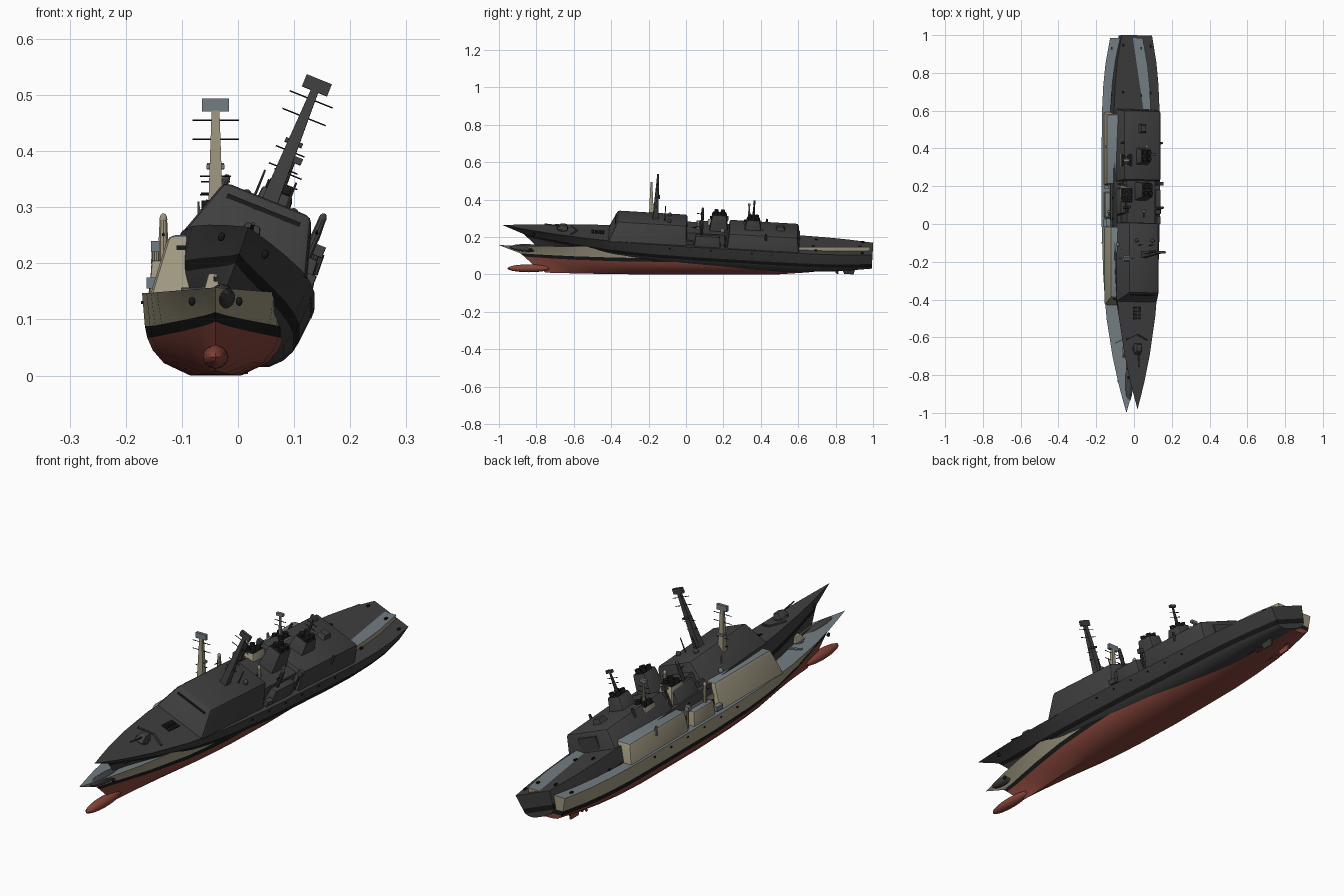
import bpy, bmesh, math
from mathutils import Vector, Matrix

if "Cube" in bpy.data.objects:
    bpy.data.objects.remove(bpy.data.objects["Cube"])


def material(name, rgb):
    m = bpy.data.materials.new(name)
    lin = [c / 12.92 if c <= 0.04045 else ((c + 0.055) / 1.055) ** 2.4 for c in rgb]
    m.diffuse_color = (*lin, 1)
    m.use_nodes = True
    m.node_tree.nodes["Principled BSDF"].inputs["Base Color"].default_value = m.diffuse_color
    return m


KHAKI = material("khaki paint", (0.62, 0.59, 0.50))
DECK = material("deck grey", (0.45, 0.49, 0.51))
RED = material("hull red", (0.53, 0.27, 0.23))
BLACK = material("black", (0.10, 0.10, 0.10))
DARK = material("dark grey", (0.25, 0.25, 0.25))
parts = []


def finish(name, bm, mats):
    bmesh.ops.recalc_face_normals(bm, faces=bm.faces)
    me = bpy.data.meshes.new(name)
    bm.to_mesh(me)
    bm.free()
    for m in mats:
        me.materials.append(m)
    ob = bpy.data.objects.new(name, me)
    bpy.context.collection.objects.link(ob)
    parts.append(ob)
    return ob


def block(name, bottom, top, mat, roof=None, bevel=0.0, x=0.0):
    """Tapered box: bottom and top are (y0, y1, half width, z)."""
    bm = bmesh.new()
    rings = [[bm.verts.new((x + sx * w, y, z)) for sx, y in ((-1, y0), (1, y0), (1, y1), (-1, y1))]
             for y0, y1, w, z in (bottom, top)]
    bm.faces.new(rings[0][::-1])
    bm.faces.new(rings[1])
    for i in range(4):
        j = (i + 1) % 4
        bm.faces.new((rings[0][i], rings[0][j], rings[1][j], rings[1][i]))
    if bevel:
        lower = set(rings[0])
        edges = [e for e in bm.edges if not (e.verts[0] in lower and e.verts[1] in lower)]
        bmesh.ops.bevel(bm, geom=edges, offset=bevel, segments=2, profile=0.5, affect='EDGES')
    bm.normal_update()
    for f in bm.faces:
        f.material_index = 1 if roof and f.normal.z > 0.9 else 0
    return finish(name, bm, [mat, roof or mat])


def box(name, c, s, mat):
    return block(name, (c[1] - s[1] / 2, c[1] + s[1] / 2, s[0] / 2, c[2] - s[2] / 2),
                 (c[1] - s[1] / 2, c[1] + s[1] / 2, s[0] / 2, c[2] + s[2] / 2), mat, x=c[0])


def rod(name, a, b, r0, r1, mat, n=10):
    a, b = Vector(a), Vector(b)
    bm = bmesh.new()
    bmesh.ops.create_cone(bm, cap_ends=True, segments=n, radius1=r0, radius2=r1, depth=(b - a).length)
    q = Vector((0, 0, 1)).rotation_difference(b - a).to_matrix().to_4x4()
    bm.transform(Matrix.Translation((a + b) / 2) @ q)
    return finish(name, bm, [mat])


def ball(name, c, s, mat):
    bm = bmesh.new()
    bmesh.ops.create_uvsphere(bm, u_segments=16, v_segments=10, radius=1)
    bm.transform(Matrix.Translation(c) @ Matrix.Diagonal((*s, 1)))
    return finish(name, bm, [mat])


# Hull: lofted waterlines from keel to deck
# each: half width, bow y, z at bow / middle / stern, fineness, material of the strip above
STERN = 0.985
LEVELS = [(0.0, -0.75, 0.01, 0.0, 0.048, 1.6, 0), (0.045, -0.75, 0.01, 0.0, 0.048, 1.6, 0),
          (0.092, -0.77, 0.025, 0.022, 0.052, 1.5, 0), (0.112, -0.82, 0.055, 0.045, 0.06, 1.4, 0),
          (0.122, -0.865, 0.096, 0.068, 0.07, 1.25, 1), (0.126, -0.885, 0.113, 0.088, 0.09, 1.2, 2),
          (0.131, -1.0, 0.157, 0.147, 0.147, 1.0, 3)]
FORM = [(0, 0), (.04, .17), (.08, .33), (.15, .56), (.25, .80), (.31, .88), (.37, .94), (.5, 1),
        (.65, 1), (.72, 1), (.8, .99), (.87, .94), (.93, .85), (1, .66)]
bm = bmesh.new()
rows = []
for t, f in FORM:
    right, left = [], []
    for w, yb, zb, zm, zs, p, _ in LEVELS:
        z = zm + (zb - zm) * max(0, 1 - t / 0.4) ** 2 + (zs - zm) * max(0, (t - 0.7) / 0.3) ** 1.4
        y = yb + (STERN - yb) * t
        right.append(bm.verts.new((w * f ** p, y, z)))
        left.append(bm.verts.new((-w * f ** p, y, z)))
    rows.append((right, left))
for (r0, l0), (r1, l1) in zip(rows, rows[1:]):
    for i in range(len(LEVELS) - 1):
        for a, b in ((r0, r1), (l0, l1)):
            bm.faces.new((a[i], b[i], b[i + 1], a[i + 1])).material_index = LEVELS[i][6]
    bm.faces.new((r0[-1], r1[-1], l1[-1], l0[-1])).material_index = 3
r, l = rows[-1]
for i in range(len(LEVELS) - 1):
    bm.faces.new((r[i], r[i + 1], l[i + 1], l[i])).material_index = LEVELS[i][6]
bmesh.ops.remove_doubles(bm, verts=bm.verts, dist=1e-5)
bmesh.ops.dissolve_degenerate(bm, edges=bm.edges, dist=1e-5)
finish("hull", bm, [RED, BLACK, KHAKI, DECK])

# Underwater fittings
ball("bow_bulb", (0, -0.84, 0.033), (0.023, 0.115, 0.021), RED)
for s in (-1, 1):
    block("rudder", (0.84, 0.89, 0.003, 0.012), (0.825, 0.9, 0.005, 0.06), RED, x=s * 0.045)
    rod("propeller_shaft", (s * 0.045, 0.6, 0.02), (s * 0.045, 0.81, 0.028), 0.005, 0.005, RED)
    for k in range(4):
        a = k * math.pi / 2 + 0.4
        rod("propeller_blade", (s * 0.045, 0.8, 0.028),
            (s * 0.045 + 0.018 * math.cos(a), 0.805, 0.028 + 0.018 * math.sin(a)), 0.003, 0.006, RED, 6)

# Deckhouses
block("bridge_house", (-0.43, -0.01, 0.116, 0.145), (-0.388, -0.015, 0.084, 0.25), KHAKI, DECK, 0.012)
block("middle_house", (-0.03, 0.25, 0.085, 0.145), (-0.03, 0.25, 0.08, 0.208), KHAKI, DECK)
block("hangar", (0.205, 0.592, 0.12, 0.145), (0.212, 0.58, 0.105, 0.226), KHAKI, DECK, 0.01)
box("bridge_windows", (0, -0.393, 0.228), (0.14, 0.012, 0.008), BLACK)
box("hangar_door", (0, 0.587, 0.178), (0.09, 0.008, 0.055), DECK)
for s in (-1, 1):
    block("side_house", (0.03, 0.17, 0.018, 0.145), (0.035, 0.165, 0.014, 0.205), KHAKI, DECK, 0.004, x=s * 0.1)
    box("boat", (s * 0.113, 0.005, 0.165), (0.02, 0.04, 0.02), DECK)

# Funnels with four exhaust pipes each
for y, zb, zt, h in ((0.155, 0.2, 0.298, 0.05), (0.338, 0.22, 0.28, 0.045)):
    block("funnel", (y - h, y + h, 0.036, zb), (y - h * 0.75, y + h * 0.75, 0.029, zt), KHAKI, BLACK, 0.006)
    for s in (-1, 1):
        for d in (-1, 1):
            rod("exhaust_pipe", (s * 0.014, y + d * 0.017, zt - 0.005), (s * 0.014, y + d * 0.017, zt + 0.014),
                0.011, 0.011, BLACK, 12)

# Main mast with yards and radar panel
MY = -0.185
block("main_mast", (MY - 0.016, MY + 0.016, 0.015, 0.245), (MY - 0.006, MY + 0.006, 0.007, 0.472), KHAKI)
box("radar_panel", (0, MY, 0.482), (0.048, 0.012, 0.023), DECK)
for z, w in ((0.455, 0.083), (0.421, 0.083), (0.355, 0.055), (0.322, 0.055)):
    rod("mast_yard", (-w / 2, MY, z), (w / 2, MY, z), 0.0014, 0.0014, BLACK, 6)
box("mast_platform", (0, MY + 0.008, 0.372), (0.032, 0.02, 0.008), DECK)

# Aft mast
AY = 0.338
rod("aft_mast", (0, AY, 0.275), (0, AY, 0.368), 0.008, 0.004, KHAKI, 8)
box("aft_radar", (0, AY, 0.373), (0.03, 0.012, 0.012), DECK)
for z in (0.325, 0.345):
    rod("aft_yard", (-0.026, AY, z), (0.026, AY, z), 0.0014, 0.0014, BLACK, 6)

# Roof sensors, close defence mounts and directors on both sides
for s in (-1, 1):
    x = s * 0.093
    rod("mount_base", (x, 0.065, 0.195), (x, 0.065, 0.24), 0.008, 0.008, KHAKI)
    rod("mount_body", (x, 0.065, 0.24), (x, 0.065, 0.278), 0.009, 0.007, KHAKI)
    ball("mount_dome", (x, 0.065, 0.278), (0.007, 0.007, 0.011), KHAKI)
    rod("mount_gun", (x, 0.065, 0.25), (x, 0.035, 0.253), 0.003, 0.002, BLACK, 6)
    rod("director_post", (s * 0.105, 0.195, 0.14), (s * 0.105, 0.195, 0.22), 0.005, 0.005, KHAKI, 8)
    box("director_head", (s * 0.105, 0.195, 0.23), (0.02, 0.018, 0.02), DECK)
    rod("deck_gun", (s * 0.108, 0.41, 0.2), (s * 0.108, 0.41, 0.238), 0.007, 0.005, DECK, 8)
    ball("roof_dome", (s * 0.045, -0.11, 0.256), (0.01, 0.01, 0.012), DECK)
    rod("roof_aerial", (s * 0.03, -0.135, 0.245), (s * 0.03, -0.135, 0.31), 0.003, 0.002, DECK, 6)
    # Foredeck breakwater, anchors and stern bollards
    rod("breakwater", (0, -0.6, 0.152), (s * 0.06, -0.63, 0.152), 0.005, 0.005, DECK, 6)
    ball("anchor", (s * 0.042, -0.83, 0.132), (0.006, 0.009, 0.008), BLACK)
    for y in (0.68, 0.93):
        box("bollard", (s * 0.078, y, 0.15), (0.008, 0.014, 0.008), BLACK)
    for k in range(6):
        box("side_port", (s * 0.1305, -0.1 + k * 0.11, 0.13), (0.004, 0.008, 0.006), BLACK)

# Hangar roof launcher
block("aft_launcher", (0.46, 0.51, 0.02, 0.222), (0.468, 0.502, 0.014, 0.245), KHAKI, DECK)

# Foredeck gun and launch cells
rod("gun_ring", (0, -0.68, 0.145), (0, -0.68, 0.158), 0.026, 0.026, DECK, 16)
block("gun_turret", (-0.708, -0.65, 0.02, 0.156), (-0.69, -0.655, 0.013, 0.182), KHAKI, None, 0.004)
rod("gun_barrel", (0, -0.69, 0.17), (0, -0.775, 0.178), 0.004, 0.003, KHAKI, 8)
for i in range(2):
    for j in range(4):
        box("launch_cell", (-0.011 + i * 0.022, -0.515 + j * 0.018, 0.149), (0.018, 0.014, 0.008), BLACK)

# Place the painted ship, then a dark copy heeled over and raised at the bow
place = Matrix.Translation((-0.04, 0, 0))
heel = (Matrix.Translation((-0.04, 0.008, 0.06)) @ Matrix.Rotation(math.radians(-3.4), 4, 'X')
        @ Matrix.Rotation(math.radians(22), 4, 'Y'))
for ob in list(parts):
    twin = ob.copy()
    twin.data = ob.data.copy()
    twin.name = "dark_" + ob.name
    for i, m in enumerate(twin.data.materials):
        twin.data.materials[i] = BLACK if m == BLACK else DARK
    bpy.context.collection.objects.link(twin)
    ob.data.transform(place)
    twin.data.transform(heel)
    parts.append(twin)

for ob in parts:
    ob.select_set(True)
bpy.context.view_layer.objects.active = parts[0]
bpy.ops.object.shade_smooth_by_angle(angle=math.radians(30))
